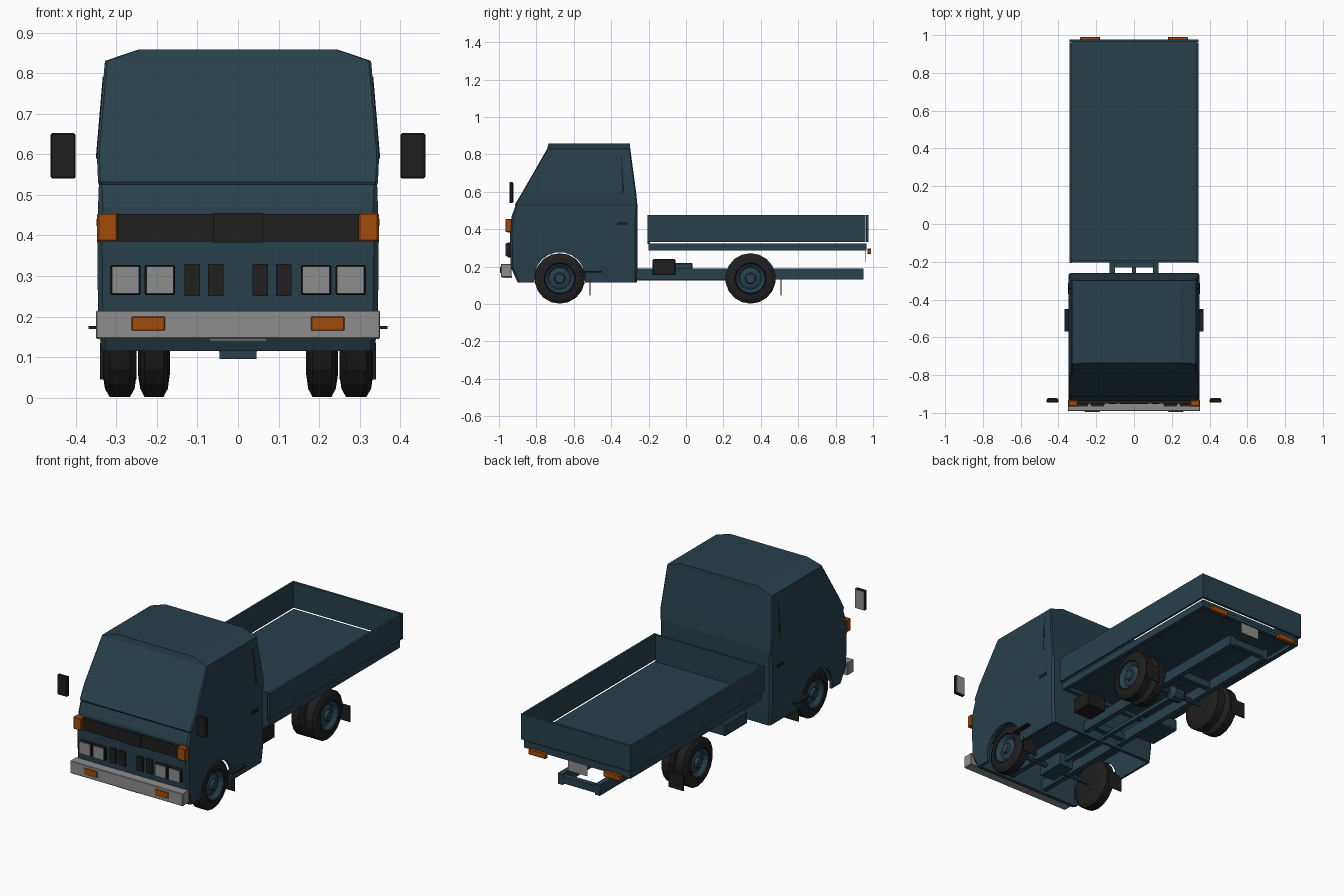
import bpy, bmesh, math
from mathutils import Vector

if "Cube" in bpy.data.objects:
    bpy.data.objects.remove(bpy.data.objects["Cube"])


def material(name, rgb):
    m = bpy.data.materials.new(name)
    m.use_nodes = True
    m.diffuse_color = (*rgb, 1)
    m.node_tree.nodes["Principled BSDF"].inputs["Base Color"].default_value = (*rgb, 1)
    return m


TEAL = material("dark teal paint", (0.021, 0.052, 0.071))
BLACK = material("black rubber", (0.013, 0.013, 0.013))
GREY = material("grey metal", (0.27, 0.27, 0.275))
ORANGE = material("orange lens", (0.36, 0.07, 0.003))


def finish(name, bm, mat):
    bmesh.ops.recalc_face_normals(bm, faces=bm.faces)
    me = bpy.data.meshes.new(name)
    bm.to_mesh(me)
    bm.free()
    ob = bpy.data.objects.new(name, me)
    bpy.context.collection.objects.link(ob)
    me.materials.append(mat)
    return ob


def box(name, mat, x, y, z, bevel=0):
    """Box from (min, max) pairs."""
    bm = bmesh.new()
    bmesh.ops.create_cube(bm, size=1)
    lo, hi = Vector((x[0], y[0], z[0])), Vector((x[1], y[1], z[1]))
    for v in bm.verts:
        v.co = (lo + hi) / 2 + v.co * (hi - lo)
    if bevel:
        bmesh.ops.bevel(bm, geom=bm.edges[:], offset=bevel, segments=1, affect='EDGES')
    return finish(name, bm, mat)


def pair(name, mat, x, y, z, bevel=0):
    """The same box on both sides."""
    box("left_" + name, mat, x, y, z, bevel)
    box("right_" + name, mat, (-x[1], -x[0]), y, z, bevel)


def loft(name, mat, rings):
    """Closed skin through rings of points with equal counts."""
    bm = bmesh.new()
    loops = [[bm.verts.new(p) for p in r] for r in rings]
    n = len(loops[0])
    for a, b in zip(loops, loops[1:]):
        for i in range(n):
            j = (i + 1) % n
            bm.faces.new((a[i], a[j], b[j], b[i]))
    bm.faces.new(loops[0])
    bm.faces.new(loops[-1])
    return finish(name, bm, mat)


def lathe(name, mat, profile, y, z, sides):
    """Turn (x, radius) points about an axle line."""
    angles = [math.tau * (i + 0.5) / sides for i in range(sides)]
    return loft(name, mat, [[(x, y + r * math.cos(a), z + r * math.sin(a)) for a in angles]
                            for x, r in profile])


def cut(target, cutter):
    mod = target.modifiers.new("cut", 'BOOLEAN')
    mod.operation = 'DIFFERENCE'
    mod.solver = 'EXACT'
    mod.object = cutter
    cutter.hide_render = True
    cutter.hide_viewport = True
    cutter.display_type = 'WIRE'


def cab_ring(z, front, back, w, c):
    half = [(w - c, front), (w, front + c), (w, back - c), (w - c, back)]
    return [(x, y, z) for x, y in half] + [(-x, y, z) for x, y in reversed(half)]


# Cab shell: height, front, back, half width, corner chamfer
cab = loft("cab", TEAL, [cab_ring(*r) for r in (
    (0.115, -0.90, -0.262, 0.337, 0.012),
    (0.20, -0.938, -0.26, 0.345, 0.012),
    (0.39, -0.942, -0.26, 0.347, 0.012),
    (0.47, -0.932, -0.26, 0.345, 0.012),
    (0.525, -0.912, -0.26, 0.343, 0.008),
    (0.532, -0.915, -0.26, 0.345, 0.006),
    (0.60, -0.874, -0.267, 0.348, 0.006),
    (0.83, -0.742, -0.298, 0.328, 0.006),
    (0.858, -0.735, -0.300, 0.245, 0.005))])
cut(cab, box("cab_hollow_cutter", TEAL, (-0.325, 0.325), (-0.88, -0.28), (0, 0.285)))
cut(cab, lathe("wheel_arch_cutter", TEAL, [(-0.5, 0.137), (0.5, 0.137)], -0.675, 0.14, 20))

# Nose trim
box("nose_band", BLACK, (-0.3, 0.3), (-0.95, -0.925), (0.385, 0.453))
box("nose_band_centre", BLACK, (-0.062, 0.062), (-0.954, -0.93), (0.383, 0.455))
pair("corner_lamp", ORANGE, (0.297, 0.347), (-0.966, -0.932), (0.385, 0.455), 0.004)
for i, x in enumerate((0.155, 0.24)):
    pair(f"headlight_frame_{i}", BLACK, (x, x + 0.075), (-0.96, -0.93), (0.253, 0.327), 0.003)
    pair(f"headlight_lens_{i}", GREY, (x + 0.004, x + 0.071), (-0.965, -0.955), (0.257, 0.323))
for i, x in enumerate((0.036, 0.094)):
    pair(f"nose_vent_{i}", BLACK, (x, x + 0.038), (-0.952, -0.93), (0.25, 0.33))
box("front_bumper", GREY, (-0.35, 0.35), (-0.99, -0.932), (0.145, 0.215), 0.003)
box("bumper_lip", GREY, (-0.07, 0.07), (-0.98, -0.93), (0.14, 0.15))
pair("bumper_lamp", ORANGE, (0.18, 0.262), (-0.994, -0.985), (0.165, 0.2), 0.002)

# Cab sides
pair("door_handle", BLACK, (0.34, 0.349), (-0.37, -0.312), (0.423, 0.44))
for label, s in (("left", 1), ("right", -1)):
    loft(label + "_pillar_vent", BLACK, [[(s * x, y, z) for x, y in (
        (x0, y0), (x0 + 0.008, y0), (x0 + 0.008, y0 + d), (x0, y0 + d))]
        for x0, y0, z, d in ((0.3425, -0.34, 0.59, 0.01), (0.3255, -0.347, 0.79, 0.003))])
pair("step", BLACK, (0.325, 0.368), (-0.57, -0.45), (0.169, 0.177))
pair("mirror", BLACK, (0.4, 0.462), (-0.945, -0.925), (0.54, 0.652), 0.004)
pair("mirror_glass", GREY, (0.404, 0.458), (-0.927, -0.922), (0.544, 0.648))

# Load bed
box("bed_floor", TEAL, (-0.33, 0.33), (-0.2, 0.966), (0.305, 0.325))
pair("bed_side_rail", TEAL, (0.305, 0.33), (-0.2, 0.965), (0.285, 0.31))
for i, y in enumerate((-0.2, 0.94)):
    box(f"bed_end_rail_{i}", TEAL, (-0.305, 0.305), (y, y + 0.025), (0.285, 0.31))
pair("bed_wall", TEAL, (0.329, 0.341), (-0.207, 0.96), (0.333, 0.476))
box("bed_headboard", TEAL, (-0.325, 0.325), (-0.205, -0.193), (0.322, 0.476))
box("tailgate", TEAL, (-0.341, 0.341), (0.963, 0.977), (0.333, 0.476))
pair("tail_lamp", ORANGE, (0.18, 0.285), (0.97, 0.99), (0.268, 0.297), 0.002)
box("rear_plate", GREY, (-0.06, 0.06), (0.957, 0.96), (0.225, 0.285))

# Chassis
pair("chassis_rail", TEAL, (0.1, 0.13), (-0.88, 0.95), (0.13, 0.19))
for i, y in enumerate((-0.23, 0.48, 0.92)):
    box(f"cross_member_{i}", TEAL, (-0.1, 0.1), (y, y + 0.03), (0.14, 0.18))
box("gearbox", TEAL, (-0.045, 0.045), (-0.72, -0.56), (0.095, 0.17))
box("battery_box", BLACK, (0.15, 0.27), (-0.178, -0.057), (0.155, 0.24), 0.004)
box("fuel_tank", TEAL, (-0.27, -0.14), (-0.16, 0.035), (0.15, 0.22), 0.006)


# Wheels with a recessed rim
def wheel(name, inner, outer, y, side):
    r, w = 0.135, outer - inner
    tyre = [(inner, 0.08), (inner + 0.005, 0.115), (inner + 0.2 * w, r),
            (outer - 0.2 * w, r), (outer - 0.005, 0.115), (outer, 0.083), (outer - 0.04, 0.08)]
    rim = [(outer - 0.045, 0.078), (outer - 0.004, 0.079), (outer - 0.008, 0.072),
           (outer - 0.024, 0.058), (outer - 0.016, 0.04), (outer - 0.016, 0.03),
           (outer - 0.002, 0.025)]
    for part, mat, prof in (("tyre", BLACK, tyre), ("rim", TEAL, rim)):
        lathe(f"{name}_{part}", mat, [(side * x, rad) for x, rad in prof], y, 0.137, 18)


for label, side in (("left", 1), ("right", -1)):
    wheel(label + "_front", 0.25, 0.333, -0.675, side)
    wheel(label + "_rear_outer", 0.25, 0.33, 0.345, side)
    wheel(label + "_rear_inner", 0.168, 0.246, 0.345, side)
for label, y in (("front", -0.675), ("rear", 0.345)):
    lathe(label + "_axle", TEAL, [(-0.27, 0.014), (0.27, 0.014)], y, 0.137, 8)
    pair(label + "_mud_flap", BLACK, (0.25, 0.34), (y + 0.16, y + 0.165), (0.045, 0.135))
lathe("differential", TEAL, [(-0.05, 0.02), (-0.03, 0.04), (0.03, 0.04), (0.05, 0.02)], 0.345, 0.137, 10)
box("drive_shaft", TEAL, (-0.01, 0.01), (-0.57, 0.32), (0.127, 0.147))
